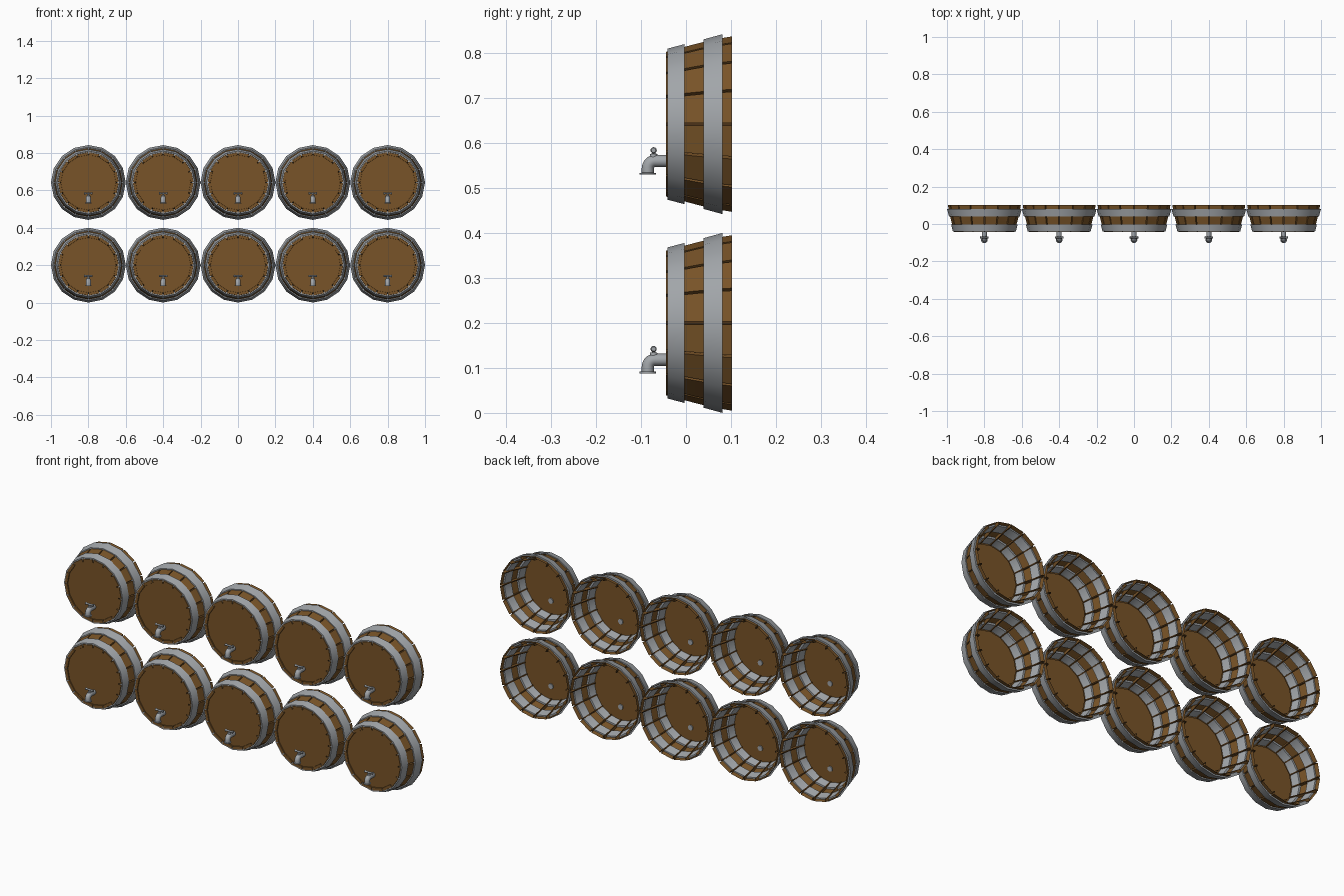
import bpy, bmesh, math
from mathutils import Vector

if "Cube" in bpy.data.objects:
    bpy.data.objects.remove(bpy.data.objects["Cube"])


def material(name, rgb):
    m = bpy.data.materials.new(name)
    m.diffuse_color = (*rgb, 1)
    m.use_nodes = True
    m.node_tree.nodes["Principled BSDF"].inputs["Base Color"].default_value = m.diffuse_color
    return m


WOOD = material("oak_brown", (0.19, 0.088, 0.021))
GROOVE = material("dark_groove", (0.07, 0.032, 0.009))
STEEL = material("grey_steel", (0.36, 0.38, 0.40))
SIDES = 16


def finish(bm, name, mats):
    bmesh.ops.recalc_face_normals(bm, faces=bm.faces)
    me = bpy.data.meshes.new(name)
    bm.to_mesh(me)
    bm.free()
    for m in mats:
        me.materials.append(m)
    return me


def bridge(bm, a, b):
    n = len(a)
    return [bm.faces.new((a[i], a[(i + 1) % n], b[(i + 1) % n], b[i])) for i in range(n)]


# Stave shell: 16 staves with grooves between, plus the recessed head
def make_body():
    bm = bmesh.new()
    half, depth = 0.003, 0.014

    def ring(y, r, d, gap=half):
        out = []
        for i in range(SIDES):
            c = math.tau * i / SIDES
            for da, rr in ((-gap, r), (-gap, r - d), (gap, r - d), (gap, r)):
                a = c + da / r
                out.append(bm.verts.new((rr * math.cos(a), y, rr * math.sin(a))))
        return out

    rows = [ring(y, r, depth) for y, r in
            ((0.102, 0.195), (0.06, 0.188), (0.02, 0.178), (-0.044, 0.161))]
    rows += [ring(-0.044, 0.147, 0), ring(-0.039, 0.1465, 0)]
    for k in range(len(rows) - 1):
        for i, f in enumerate(bridge(bm, rows[k], rows[k + 1])):
            if k < 3 and i % 4 == 1:
                f.material_index = 1
    bm.faces.new(rows[-1])
    bmesh.ops.dissolve_degenerate(bm, dist=1e-6, edges=bm.edges)
    return finish(bm, "barrel_body", [WOOD, GROOVE])


# Closed steel band around the staves
def make_hoop(name, y0, r0, y1, r1, thick=0.015):
    bm = bmesh.new()
    rings = [[bm.verts.new((r * math.cos(math.tau * i / SIDES), y,
                            r * math.sin(math.tau * i / SIDES))) for i in range(SIDES)]
             for y, r in ((y0, r0), (y1, r1), (y1, r1 - thick), (y0, r0 - thick))]
    for k in range(4):
        bridge(bm, rings[k], rings[(k + 1) % 4])
    return finish(bm, name, [STEEL])


# Round tube through points, each with a direction and a radius
def tube(bm, stations, n=12):
    rings = []
    for p, d, r in stations:
        d = Vector(d).normalized()
        u = Vector((1, 0, 0)) if abs(d.x) < 0.5 else Vector((0, 1, 0))
        v = d.cross(u)
        rings.append([bm.verts.new(Vector(p) + r * (u * math.cos(math.tau * i / n)
                      + v * math.sin(math.tau * i / n))) for i in range(n)])
    for a, b in zip(rings, rings[1:]):
        bridge(bm, a, b)
    bm.faces.new(rings[0])
    bm.faces.new(rings[-1])


# Tap: spout elbow with lip, stem and cross handle
def make_tap():
    bm = bmesh.new()
    z, r, bend = -0.082, 0.0135, 0.016
    st = [((0, -0.034, z), (0, -1, 0), r)]
    for i in range(6):
        a = math.radians(18 * i)
        st.append(((0, -0.069 - bend * math.sin(a), z - bend * (1 - math.cos(a))),
                   (0, -math.cos(a), -math.sin(a)), r))
    down = (0, 0, -1)
    st += [((0, -0.085, -0.108), down, r), ((0, -0.085, -0.1085), down, 0.018),
           ((0, -0.085, -0.112), down, 0.018)]
    tube(bm, st)
    up = (0, 0, 1)
    tube(bm, [((0, -0.072, z + h), up, q) for h, q in
              ((0.008, 0.009), (0.016, 0.008), (0.0165, 0.004), (0.026, 0.004))])
    tube(bm, [((x, -0.072, z + 0.024), (1, 0, 0), q) for x, q in
              ((-0.023, 0.005), (-0.020, 0.007), (-0.014, 0.0045),
               (0.014, 0.0045), (0.020, 0.007), (0.023, 0.005))])
    return finish(bm, "tap", [STEEL])


meshes = [make_body(),
          make_hoop("front_hoop", -0.041, 0.168, -0.003, 0.178),
          make_hoop("back_hoop", 0.039, 0.1885, 0.081, 0.2),
          make_tap()]

# Two rows of five barrels sharing the same meshes
first = True
for z in (0.2, 0.642):
    for col in range(5):
        for me in meshes:
            ob = bpy.data.objects.new(me.name, me)
            ob.location = (0.4 * (col - 2), 0, z)
            bpy.context.collection.objects.link(ob)
            if first and me is not meshes[0]:
                bpy.ops.object.select_all(action='DESELECT')
                ob.select_set(True)
                bpy.context.view_layer.objects.active = ob
                bpy.ops.object.shade_smooth_by_angle(angle=math.radians(35))
        first = False
